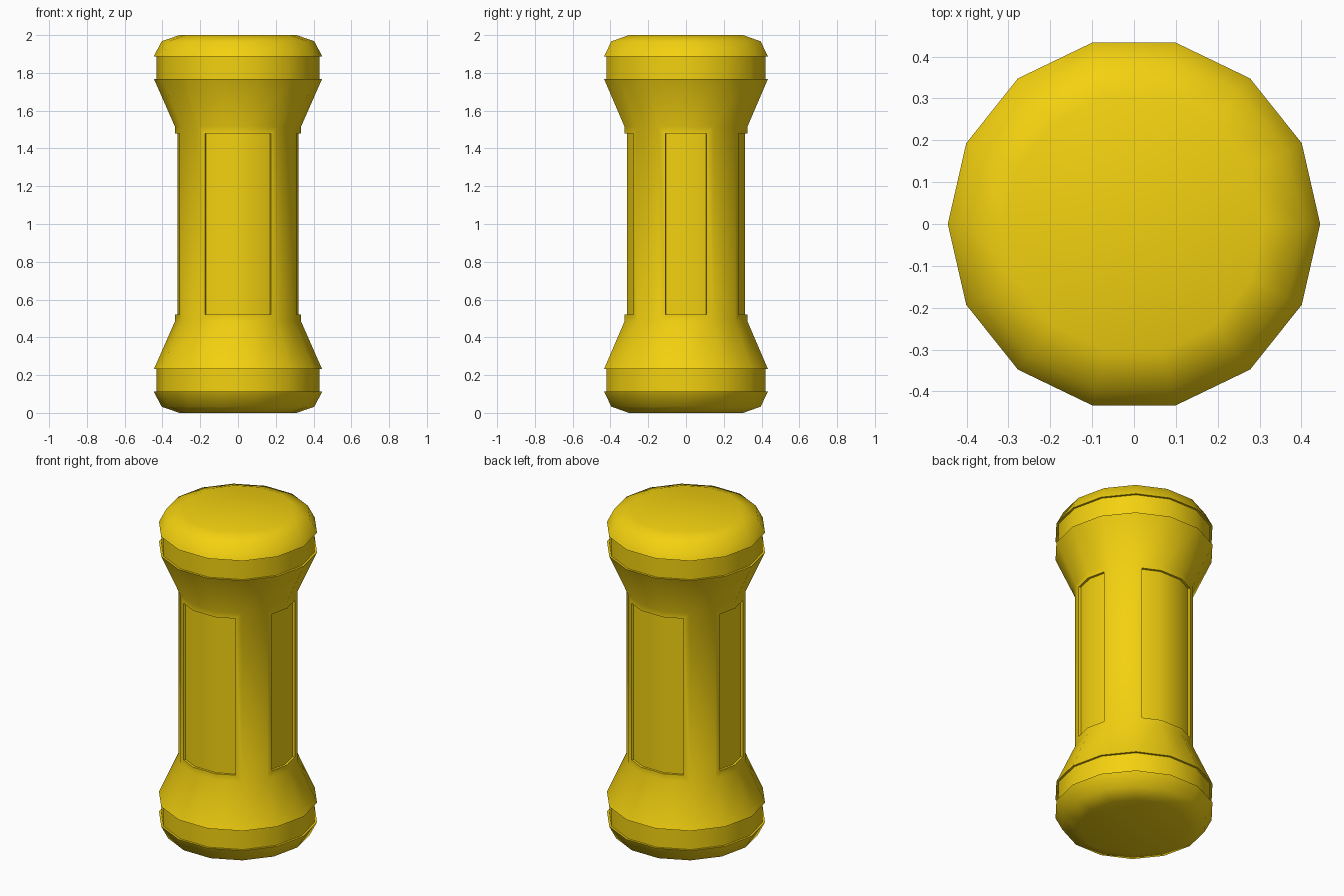
import bpy, bmesh
from math import pi, cos, sin, radians

if "Cube" in bpy.data.objects:
    bpy.data.objects.remove(bpy.data.objects["Cube"])

SIDES = 14

# lower half of the turned profile (radius, z), mirrored for the upper half
half = [(0.31, 0.0), (0.405, 0.033), (0.445, 0.112), (0.432, 0.112),
        (0.432, 0.232), (0.445, 0.232), (0.334, 0.484)]
profile = half + [(r, 2 - z) for r, z in reversed(half)]

bm = bmesh.new()
rings = [[bm.verts.new((r * cos(2 * pi * i / SIDES), r * sin(2 * pi * i / SIDES), z))
          for i in range(SIDES)] for r, z in profile]

# turned body, keeping the shaft faces for the panels
shaft = []
for k in range(len(rings) - 1):
    a, b = rings[k], rings[k + 1]
    for i in range(SIDES):
        j = (i + 1) % SIDES
        f = bm.faces.new((a[i], a[j], b[j], b[i]))
        if k == len(half) - 1:
            shaft.append(f)
bm.faces.new(rings[0][::-1])
bm.faces.new(rings[-1])
bm.normal_update()

# recessed grip panels: right, back, left, front
for group in ((13, 0), (2, 3, 4), (6, 7), (9, 10, 11)):
    faces = [shaft[i] for i in group]
    bmesh.ops.inset_region(bm, faces=faces, thickness=0.036, use_even_offset=True)
    bmesh.ops.inset_region(bm, faces=faces, thickness=0.0005, depth=-0.013,
                           use_even_offset=True)

bmesh.ops.recalc_face_normals(bm, faces=bm.faces)
mesh = bpy.data.meshes.new("handle_body")
bm.to_mesh(mesh)
bm.free()
body = bpy.data.objects.new("handle_body", mesh)
bpy.context.collection.objects.link(body)

# yellow finish
mat = bpy.data.materials.new("yellow")
mat.diffuse_color = (0.90, 0.64, 0.005, 1)
mat.use_nodes = True
mat.node_tree.nodes["Principled BSDF"].inputs["Base Color"].default_value = mat.diffuse_color
mesh.materials.append(mat)

# smooth facets, sharp grooves and panel edges
bpy.context.view_layer.objects.active = body
body.select_set(True)
bpy.ops.object.shade_smooth_by_angle(angle=radians(60))
